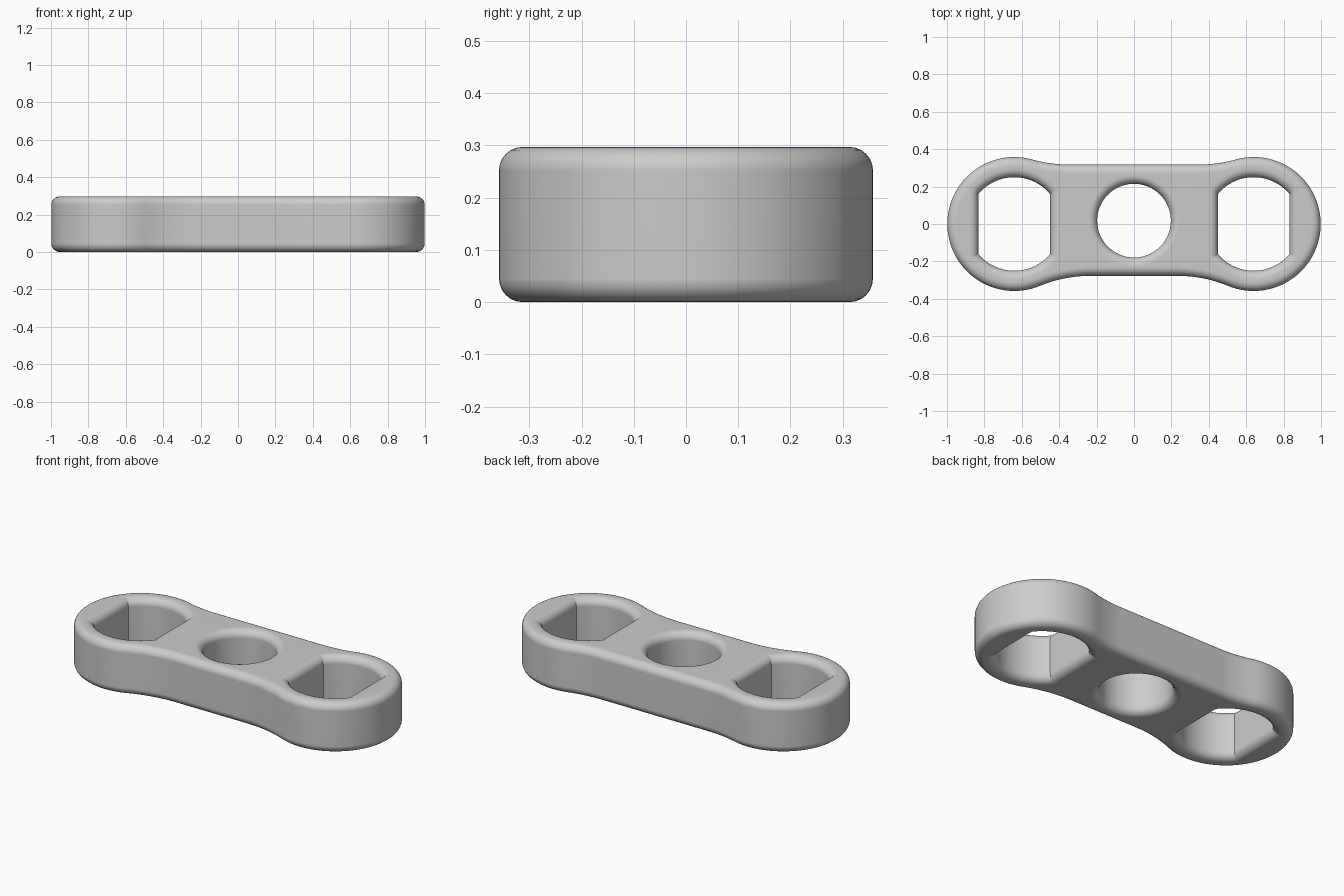
import bpy, bmesh
from math import sin, cos, pi, sqrt, atan2, asin, acos

if "Cube" in bpy.data.objects:
    bpy.data.objects.remove(bpy.data.objects["Cube"])

HEIGHT, ROUND, STEPS = 0.297, 0.045, 6
END_X, END_R = 0.64, 0.358
NECK_TOP, NECK_LOW, NECK_R = 0.318, -0.277, 0.72
HOLE_R, FLAT = 0.25, 0.192


def arc(cx, cy, r, a, b, n):
    return [(cx + r * cos(a + (b - a) * i / n), cy + r * sin(a + (b - a) * i / n))
            for i in range(n + 1)]


# Outer outline: two round ends blended into a straight neck, inset by d
def outline(d):
    def blend(neck):
        cy = neck + NECK_R
        dx = sqrt((END_R + NECK_R) ** 2 - cy ** 2)
        return END_X - dx, cy, atan2(cy, -dx)
    lx, ly, la = blend(-NECK_LOW)
    tx, ty, ta = blend(NECK_TOP)
    half = arc(lx, -ly, NECK_R + d, pi / 2, pi - la, 12)
    half += arc(END_X, 0, END_R - d, -la, ta, 64)[1:-1]
    half += arc(tx, ty, NECK_R + d, ta - pi, -pi / 2, 12)
    return half + [(-x, y) for x, y in reversed(half)]


# Round bearing hole
def centre_hole(d):
    return arc(0, 0.018, 0.197 + d, 0, 2 * pi, 64)[:-1]


# End hole: a circle cut by two flat sides
def end_hole(side):
    def loop(d):
        a = acos((FLAT + d) / (HOLE_R + d))
        top = arc(side * END_X, 0, HOLE_R + d, a, pi - a, 32)
        return top + [(x, -y) for x, y in reversed(top)]
    return loop


# Rounded wall section as (inset, height) pairs
quarter = [(ROUND * (1 - sin(i * pi / 2 / STEPS)), ROUND * (1 - cos(i * pi / 2 / STEPS)))
           for i in range(STEPS + 1)]
section = quarter + [(d, HEIGHT - z) for d, z in reversed(quarter)]

bm = bmesh.new()
lower, upper = [], []
for loop in (outline, centre_hole, end_hole(-1), end_hole(1)):
    rings = [[bm.verts.new((x, y, z)) for x, y in loop(d)] for d, z in section]
    n = len(rings[0])
    for r, s in zip(rings, rings[1:]):
        for i in range(n):
            j = (i + 1) % n
            bm.faces.new((r[i], r[j], s[j], s[i]))
    for ring, rim in ((rings[0], lower), (rings[-1], upper)):
        rim += [bm.edges.get((ring[i], ring[(i + 1) % n])) for i in range(n)]

# Flat top and bottom with the holes left open
for rim in (lower, upper):
    bmesh.ops.triangle_fill(bm, use_beauty=True, use_dissolve=False, edges=rim)
bmesh.ops.recalc_face_normals(bm, faces=bm.faces[:])

mesh = bpy.data.meshes.new("spinner_body")
bm.to_mesh(mesh)
bm.free()
body = bpy.data.objects.new("spinner_body", mesh)
bpy.context.collection.objects.link(body)

# Plain grey
grey = bpy.data.materials.new("plain_grey")
grey.use_nodes = True
colour = (0.6, 0.6, 0.6, 1)
grey.diffuse_color = colour
grey.node_tree.nodes["Principled BSDF"].inputs["Base Color"].default_value = colour
mesh.materials.append(grey)

# Smooth shading, keeping the hole corners sharp
bpy.context.view_layer.objects.active = body
body.select_set(True)
bpy.ops.object.shade_smooth_by_angle(angle=pi / 6)
weighted = body.modifiers.new("clean_normals", "WEIGHTED_NORMAL")
weighted.keep_sharp = True
